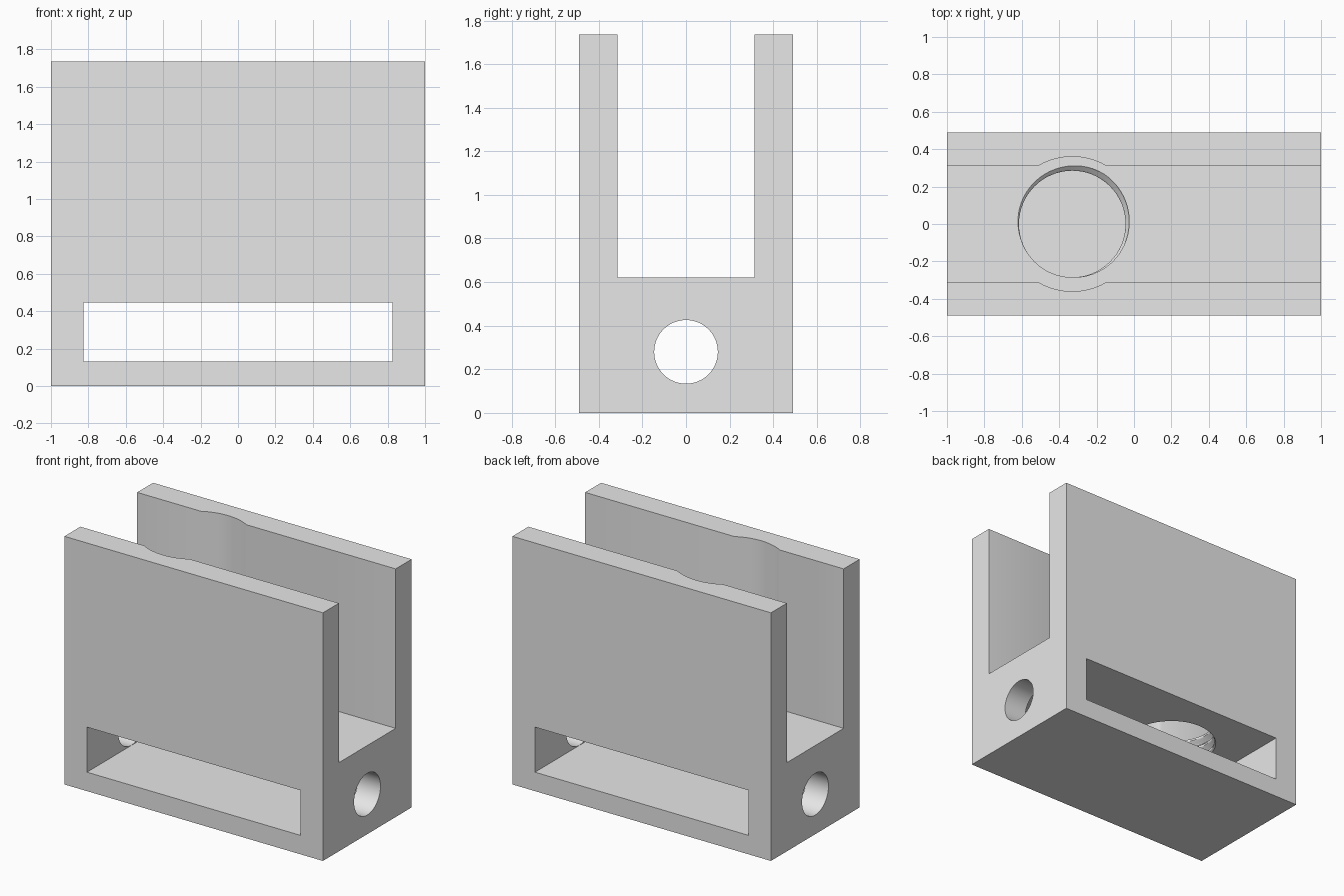
import bpy, bmesh, math

if "Cube" in bpy.data.objects:
    bpy.data.objects.remove(bpy.data.objects["Cube"], do_unlink=True)

LENGTH, DEPTH, HEIGHT = 2.0, 0.98, 1.735
FLOOR = 0.62           # bottom of the channel
CHANNEL = 0.314        # half width of the channel
BORE_X = -0.33         # axis of the threaded bore
RELIEF = 0.36          # radius of the wall relief

grey = bpy.data.materials.new("light grey")
grey.use_nodes = True
grey.diffuse_color = (0.8, 0.8, 0.8, 1)
grey.node_tree.nodes["Principled BSDF"].inputs["Base Color"].default_value = (0.8, 0.8, 0.8, 1)


def finish(name, bm):
    bmesh.ops.recalc_face_normals(bm, faces=bm.faces)
    mesh = bpy.data.meshes.new(name)
    bm.to_mesh(mesh)
    bm.free()
    mesh.materials.append(grey)
    obj = bpy.data.objects.new(name, mesh)
    bpy.context.collection.objects.link(obj)
    return obj


def box(name, size, centre):
    bm = bmesh.new()
    bmesh.ops.create_cube(bm, size=1)
    bmesh.ops.scale(bm, vec=size, verts=bm.verts)
    bmesh.ops.translate(bm, vec=centre, verts=bm.verts)
    return finish(name, bm)


def prism(name, outline, direction):
    bm = bmesh.new()
    face = bm.faces.new([bm.verts.new(p) for p in outline])
    new = bmesh.ops.extrude_face_region(bm, geom=[face])["geom"]
    bmesh.ops.translate(bm, vec=direction, verts=[v for v in new if isinstance(v, bmesh.types.BMVert)])
    return finish(name, bm)


def channel_cutter():
    # Open channel with a shallow round relief in both walls
    half = math.acos(CHANNEL / RELIEF)
    points = [(-1.2, CHANNEL, FLOOR), (-1.2, -CHANNEL, FLOOR)]
    for middle in (-math.pi / 2, math.pi / 2):
        for i in range(17):
            a = middle - half + 2 * half * i / 16
            points.append((BORE_X + RELIEF * math.cos(a), RELIEF * math.sin(a), FLOOR))
        if middle < 0:
            points += [(1.2, -CHANNEL, FLOOR), (1.2, CHANNEL, FLOOR)]
    return prism("channel_cutter", points, (0, 0, 1.5))


def thread_cutter(pitch=0.07, minor=0.285, depth=0.033, sides=64):
    # Bore whose radius follows a helical thread
    bm = bmesh.new()
    rings = []
    for row in range(61):
        z = 0.40 + row * pitch / 16
        ring = []
        for i in range(sides):
            a = math.tau * i / sides
            u = (z - FLOOR) / pitch - (a - math.pi / 3) / math.tau
            u = abs(u - round(u))
            r = minor + depth * max(0, 1 - 2.5 * u)
            ring.append(bm.verts.new((BORE_X + r * math.cos(a), r * math.sin(a), z)))
        rings.append(ring)
    for low, high in zip(rings, rings[1:]):
        for i in range(sides):
            j = (i + 1) % sides
            bm.faces.new((low[i], low[j], high[j]))
            bm.faces.new((low[i], high[j], high[i]))
    bm.faces.new(rings[0])
    bm.faces.new(rings[-1])
    return finish("thread_cutter", bm)


# Main block
body = box("clamp_body", (LENGTH, DEPTH, HEIGHT), (0, 0, HEIGHT / 2))

# Lengthwise round hole through both ends
hole = [(-1.2, 0.146 * math.cos(math.tau * i / 64), 0.28 + 0.146 * math.sin(math.tau * i / 64))
        for i in range(64)]
cutters = [
    channel_cutter(),
    box("slot_cutter", (1.65, 1.4, 0.315), (0, 0, 0.29)),
    prism("end_hole_cutter", hole, (2.4, 0, 0)),
    thread_cutter(),
]

bpy.context.view_layer.objects.active = body
for cutter in cutters:
    cutter.hide_render = True
    mod = body.modifiers.new(cutter.name, "BOOLEAN")
    mod.operation = "DIFFERENCE"
    mod.solver = "EXACT"
    mod.object = cutter
    bpy.ops.object.modifier_apply(modifier=mod.name)
    bpy.data.objects.remove(cutter, do_unlink=True)

bpy.ops.object.select_all(action="DESELECT")
body.select_set(True)
bpy.ops.object.shade_smooth_by_angle(angle=math.radians(30))
